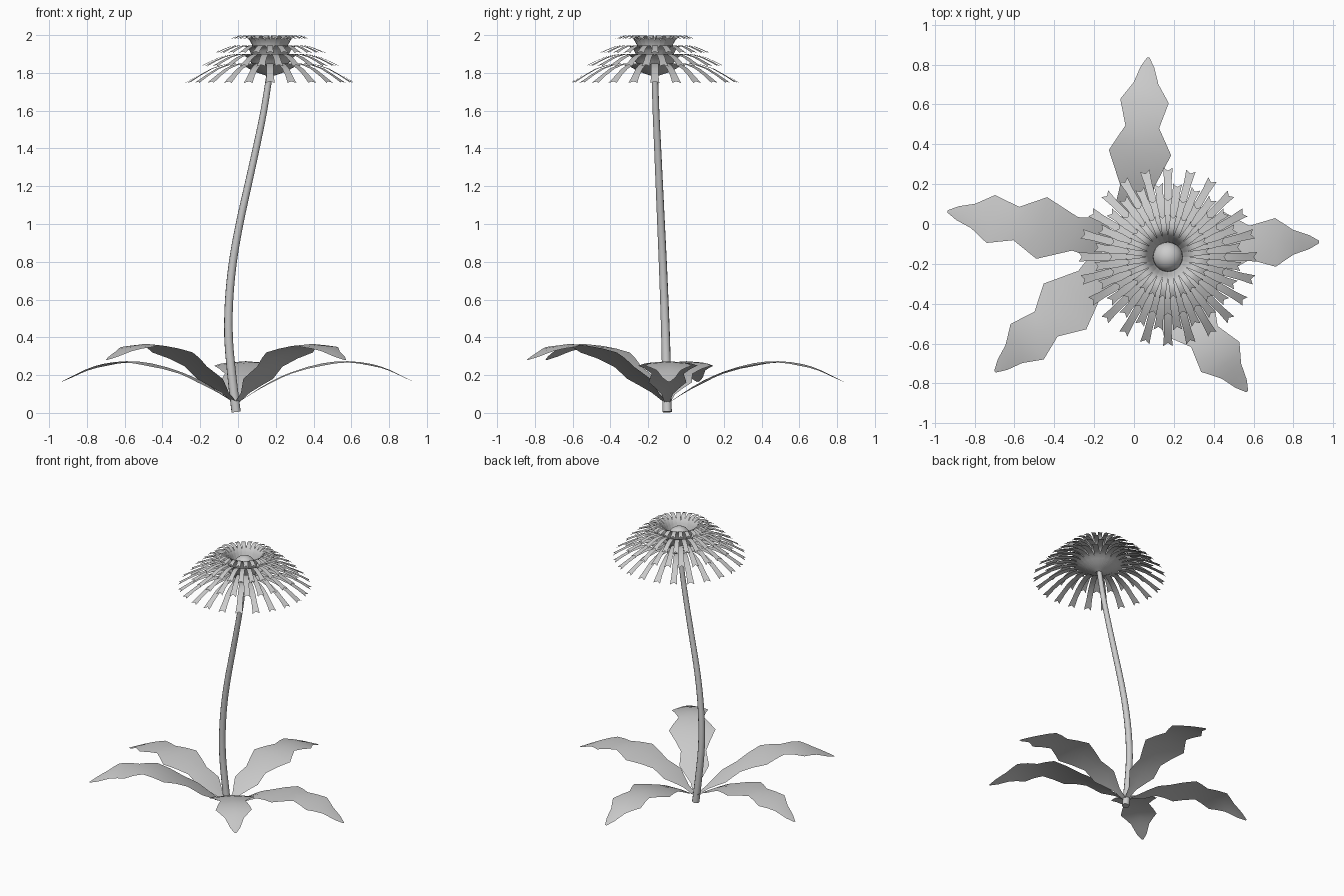
import bpy, math
from math import cos, sin, radians
from mathutils import Vector

if "Cube" in bpy.data.objects:
    bpy.data.objects.remove(bpy.data.objects["Cube"])

HEAD = Vector((0.17, -0.165, 0))


def finish(name, verts, faces):
    mesh = bpy.data.meshes.new(name)
    mesh.from_pydata(verts, [], faces)
    ob = bpy.data.objects.new(name, mesh)
    bpy.context.collection.objects.link(ob)
    for p in mesh.polygons:
        p.use_smooth = True
    return ob


def smooth(pts, n):
    # Catmull-Rom through the points, n steps per span
    p = [Vector(q) for q in pts]
    p = [2 * p[0] - p[1]] + p + [2 * p[-1] - p[-2]]
    out = []
    for i in range(1, len(p) - 2):
        a, b, c, d = p[i - 1:i + 3]
        for k in range(n):
            t = k / n
            out.append(0.5 * (2 * b + (c - a) * t + (2 * a - 5 * b + 4 * c - d) * t * t
                              + (3 * b - a - 3 * c + d) * t ** 3))
    return out + [p[-2]]


def strip(verts, faces, rows, angle, origin):
    # three-vertex-wide ribbon; rows = (edge reach, mid reach, half width, edge z, mid z)
    u = Vector((cos(angle), sin(angle), 0))
    v = Vector((-sin(angle), cos(angle), 0))
    z = Vector((0, 0, 1))
    for i, (re, rm, w, ze, zm) in enumerate(rows):
        k = len(verts)
        verts += [origin + u * re - v * w + z * ze, origin + u * rm + z * zm,
                  origin + u * re + v * w + z * ze]
        if i:
            faces += [(k - 3, k, k + 1, k - 2), (k - 2, k + 1, k + 2, k - 1)]


# stem: bent tapering tube
curve = bpy.data.curves.new("stem", 'CURVE')
curve.dimensions = '3D'
curve.bevel_depth = 0.02
curve.bevel_resolution = 3
curve.use_fill_caps = True
path = smooth([(-0.01, -0.1, 0.005), (-0.033, -0.103, 0.2), (-0.05, -0.108, 0.4), (-0.047, -0.115, 0.6),
               (-0.027, -0.123, 0.8), (0.008, -0.132, 1.0), (0.052, -0.141, 1.2), (0.096, -0.15, 1.4),
               (0.137, -0.159, 1.6), (0.17, -0.166, 1.81)], 3)
sp = curve.splines.new('POLY')
sp.points.add(len(path) - 1)
for i, (pt, q) in enumerate(zip(sp.points, path)):
    pt.co = (*q, 1)
    pt.radius = 1.25 - 0.4 * i / (len(path) - 1)
sp.use_smooth = True
stem = bpy.data.objects.new("stem", curve)
bpy.context.collection.objects.link(stem)

# leaves: lobed blades, three low and two raised
WIDTH = [(0, .012), (.08, .03), (.19, .1), (.29, .085), (.46, .157), (.59, .085), (.72, .122),
         (.81, .062), (.89, .035), (.94, .006)]
LOW = [(0, .05), (.2, .175), (.4, .25), (.58, .274), (.76, .248), (.94, .165)]
HIGH = [(0, .05), (.2, .195), (.4, .31), (.58, .36), (.74, .355), (.94, .28)]


def lookup(table, s):
    for (a, p), (b, q) in zip(table, table[1:]):
        if s <= b:
            return p + (q - p) * (s - a) / (b - a)
    return table[-1][1]


stations = []
for (a, _), (b, _) in zip(WIDTH, WIDTH[1:]):
    stations += [a, (a + b) / 2]
stations.append(WIDTH[-1][0])
for n, (deg, prof) in enumerate([(85, LOW), (0.6, LOW), (170, LOW), (223, HIGH), (308, HIGH)]):
    fine = [(p.x, p.y) for p in smooth([(a, b, 0) for a, b in prof], 4)]
    verts, faces, rows = [], [], []
    for s in stations:
        w, h = lookup(WIDTH, s), lookup(fine, s)
        rows.append((s, s, w, h - 0.08 * w, h))
    strip(verts, faces, rows, radians(deg), Vector((-0.01, -0.1, 0)))
    finish(f"leaf_{n + 1}", verts, faces)

# flower head: four tiers of narrow, notched, drooping petals
TIERS = [
    (.019, [(.02, 1.785), (.09, 1.81), (.15, 1.843), (.21, 1.85), (.32, 1.822), (.448, 1.747)]),
    (.018, [(.02, 1.79), (.08, 1.83), (.125, 1.885), (.18, 1.9), (.27, 1.882), (.37, 1.835)]),
    (.016, [(.02, 1.795), (.075, 1.85), (.11, 1.92), (.155, 1.945), (.22, 1.938), (.298, 1.905)]),
    (.014, [(.02, 1.80), (.07, 1.87), (.095, 1.95), (.125, 1.99), (.165, 1.998), (.212, 1.978)]),
]
COUNT = 24
for t, (half, prof) in enumerate(TIERS):
    pts = smooth([(a, b, 0) for a, b in prof], 2)
    verts, faces = [], []
    for k in range(COUNT):
        rows = []
        for i, p in enumerate(pts):
            f = i / (len(pts) - 1)
            tip = f == 1
            w = min(half, 0.004 + 0.06 * f) + (0.005 if tip else 0)
            notch = 0.016 if tip else 0
            rows.append((p.x, p.x - notch, w, p.y, p.y + notch * 0.5))
        strip(verts, faces, rows, 2 * math.pi * (k + 0.5 * (t % 2)) / COUNT, HEAD)
    finish(f"petal_tier_{t + 1}", verts, faces)

# round flower centre
bpy.ops.mesh.primitive_uv_sphere_add(segments=20, ring_count=12, radius=0.075,
                                     location=HEAD + Vector((0, 0, 1.895)))
bpy.context.object.name = "flower_centre"
bpy.ops.object.shade_smooth()
